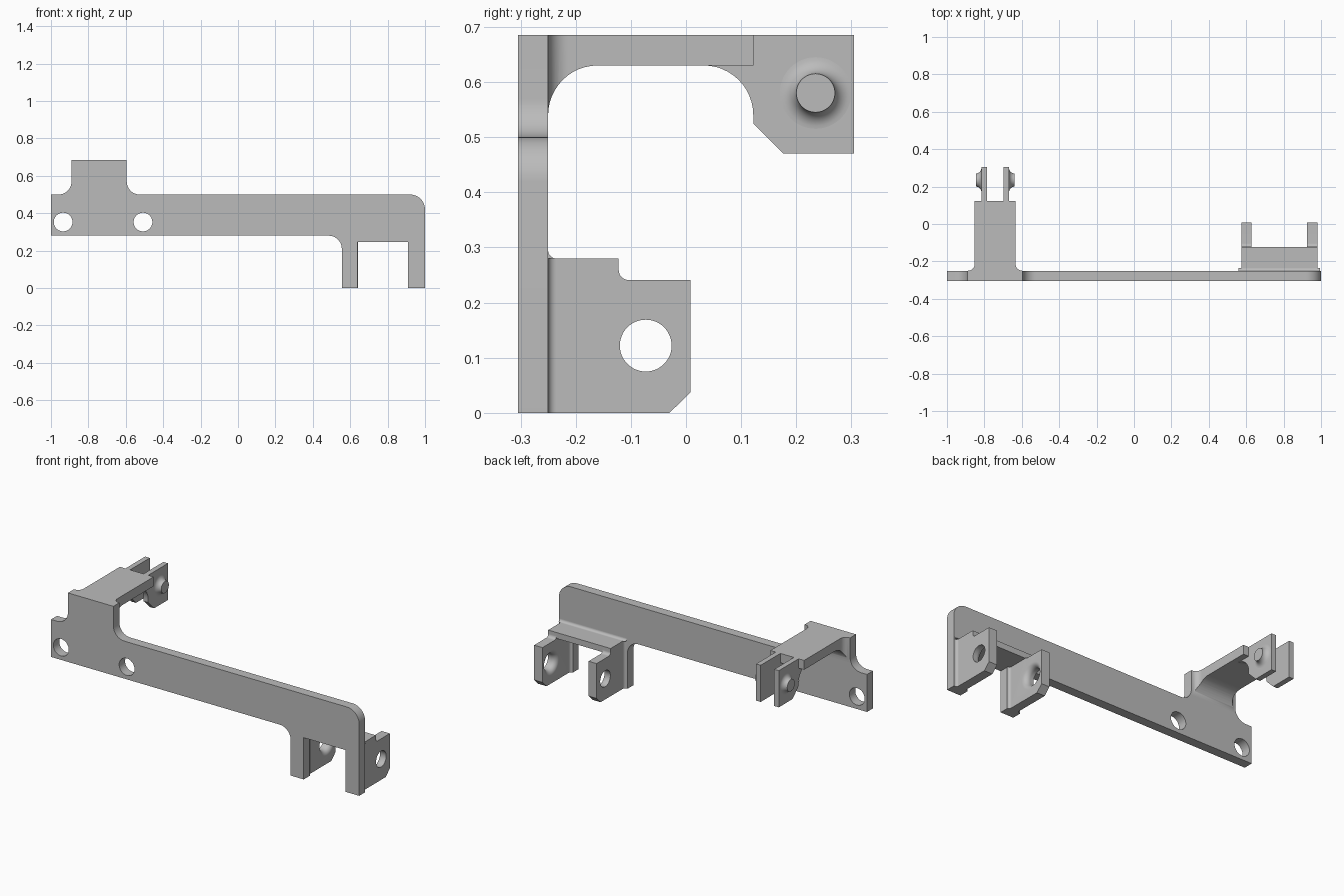
import bpy, bmesh, math
from mathutils import Vector

cube = bpy.data.objects.get("Cube")
if cube:
    bpy.data.objects.remove(cube, do_unlink=True)

GREY = (0.5, 0.5, 0.5, 1.0)
mat = bpy.data.materials.new("plain_grey")
mat.use_nodes = True
mat.diffuse_color = GREY
mat.node_tree.nodes["Principled BSDF"].inputs["Base Color"].default_value = GREY


def finish(name, bm):
    bmesh.ops.remove_doubles(bm, verts=bm.verts, dist=1e-5)
    bmesh.ops.recalc_face_normals(bm, faces=bm.faces)
    mesh = bpy.data.meshes.new(name)
    bm.to_mesh(mesh)
    bm.free()
    mesh.materials.append(mat)
    ob = bpy.data.objects.new(name, mesh)
    bpy.context.collection.objects.link(ob)
    return ob


def arc(before, corner, after, r, steps=12):
    """Points of a right-angle fillet of radius r at a corner."""
    c = Vector(corner)
    d1 = (Vector(before) - c).normalized() * r
    d2 = (Vector(after) - c).normalized() * r
    angles = [math.pi / 2 * i / steps for i in range(steps + 1)]
    return [c + d1 * (1 - math.sin(a)) + d2 * (1 - math.cos(a)) for a in angles]


def rounded(points):
    """Outline from (u, v) corners, or (u, v, radius) for a filleted one."""
    out = []
    for i, p in enumerate(points):
        if len(p) == 3:
            out += arc(points[i - 1][:2], p[:2], points[(i + 1) % len(points)][:2], p[2])
        else:
            out.append(Vector(p))
    return [p for i, p in enumerate(out) if (p - out[i - 1]).length > 1e-4]


def extrude(name, outline, axis, a, b):
    """Extrude an outline along an axis from a to b."""
    place = {"x": lambda u, v, w: (w, u, v),
             "y": lambda u, v, w: (u, w, v),
             "z": lambda u, v, w: (u, v, w)}[axis]
    bm = bmesh.new()
    ends = [[bm.verts.new(place(u, v, w)) for u, v in outline] for w in (a, b)]
    for ring in ends:
        bm.faces.new(ring)
    n = len(outline)
    for i in range(n):
        j = (i + 1) % n
        bm.faces.new((ends[0][i], ends[0][j], ends[1][j], ends[1][i]))
    return finish(name, bm)


def lathe(name, profile, y, z, sides=48):
    """Turn a list of (x, radius) around an axis parallel to x."""
    bm = bmesh.new()
    turn = [2 * math.pi * i / sides for i in range(sides)]
    rings = [[bm.verts.new((x, y + r * math.cos(t), z + r * math.sin(t))) for t in turn]
             for x, r in profile]
    for p, q in zip(rings, rings[1:]):
        for i in range(sides):
            j = (i + 1) % sides
            bm.faces.new((p[i], p[j], q[j], q[i]))
    bm.faces.new(rings[0])
    bm.faces.new(rings[-1])
    return finish(name, bm)


def boolean(ob, tool, operation):
    mod = ob.modifiers.new("cut", "BOOLEAN")
    mod.operation, mod.solver, mod.object = operation, "EXACT", tool
    bpy.context.view_layer.objects.active = ob
    bpy.ops.object.modifier_apply(modifier=mod.name)
    bpy.data.objects.remove(tool, do_unlink=True)


def flare(x, direction, r_end, depth=0.03, steps=8):
    """Concave trumpet profile, narrowing away from a face at x."""
    return [(x + direction * depth * (1 - math.cos(a)), r_end + depth * (1 - math.sin(a)))
            for a in [math.pi / 2 * i / steps for i in range(steps + 1)]]


parts = []
BACK = -0.25

# Front plate with two mounting holes
plate = extrude("front_plate", rounded([
    (-1, .28), (.555, .28, .07), (.555, 0), (.64, 0), (.64, .245), (.91, .245),
    (.91, 0), (1, 0), (1, .5, .08), (-.595, .5, .07), (-.595, .685),
    (-.89, .685), (-.89, .5, .07), (-1, .5)]), "y", -.305, BACK)
for x in (-.935, -.508):
    ring = [(x + .05 * math.cos(math.tau * i / 48), .353 + .05 * math.sin(math.tau * i / 48))
            for i in range(48)]
    boolean(plate, extrude("hole_cutter", ring, "y", -.4, -.1), "DIFFERENCE")
parts.append(plate)

# Upper arm: side profile trimmed by a plan that flares into the plate
arm = extrude("upper_arm", rounded([
    (BACK, .685), (BACK, .54), (BACK, .63, .09), (.122, .63), (.122, .685)]), "x", -.9, -.58)
plan = extrude("arm_plan", rounded([
    (-.89, BACK - .02), (-.89, BACK), (-.852, BACK, .036), (-.852, .2), (-.633, .2),
    (-.633, BACK, .036), (-.595, BACK), (-.595, BACK - .02)]), "z", .4, .8)
boolean(arm, plan, "INTERSECT")
parts.append(arm)

# Arm lugs with flared pins on their outer faces
lug_outline = rounded([
    (.122, .685), (.122, .63), (.03, .63), (.122, .63, .09), (.122, .525),
    (.177, .47), (.305, .47), (.305, .685)])
for side, inner, outer in (("right", -.786, -.816), ("left", -.698, -.668)):
    parts.append(extrude(side + "_arm_lug", lug_outline, "x", inner, outer))
    direction = math.copysign(1, outer - inner)
    parts.append(lathe(side + "_pin", flare(outer, direction, .035), .235, .58))

# Lower bracket prongs, each with a hole that opens out on the inner face
prong_outline = rounded([
    (BACK, 0), (-.03, 0), (.008, .037), (.008, .241), (-.122, .241, .018),
    (-.122, .28), (BACK, .28)])
FILLET = .015
for side, outer, inner in (("right", .575, .627), ("left", .98, .926)):
    d = math.copysign(1, outer - inner)
    prong = extrude(side + "_prong", prong_outline, "x", outer, inner)
    profile = [(inner - d * .02, .077)] + flare(inner, d, .047) + [(outer + d * .02, .047)]
    boolean(prong, lathe("prong_cutter", profile, -.073, .122), "DIFFERENCE")
    parts.append(prong)
    # Fillets where the prong meets the plate
    for label, x, s, top in (("outer", outer, d, .28), ("inner", inner, -d, .245)):
        curve = arc((x + s, BACK), (x, BACK), (x, BACK + 1), FILLET)
        parts.append(extrude(f"{side}_{label}_fillet", [Vector((x, BACK))] + curve, "z", 0, top))

# Bridge between the prongs, and the fillet along its top
parts.append(extrude("bridge", [(BACK, .245), (-.122, .245), (-.122, .28), (BACK, .28)],
                     "x", .627, .926))
curve = arc((BACK + 1, .28), (BACK, .28), (BACK, 1.28), FILLET)
parts.append(extrude("bridge_fillet", [Vector((BACK, .28))] + curve, "x", .56, .995))

# Smooth the curved faces, keep the edges sharp
bpy.ops.object.select_all(action="DESELECT")
for ob in parts:
    ob.select_set(True)
bpy.context.view_layer.objects.active = plate
bpy.ops.object.shade_smooth_by_angle(angle=math.radians(30))
